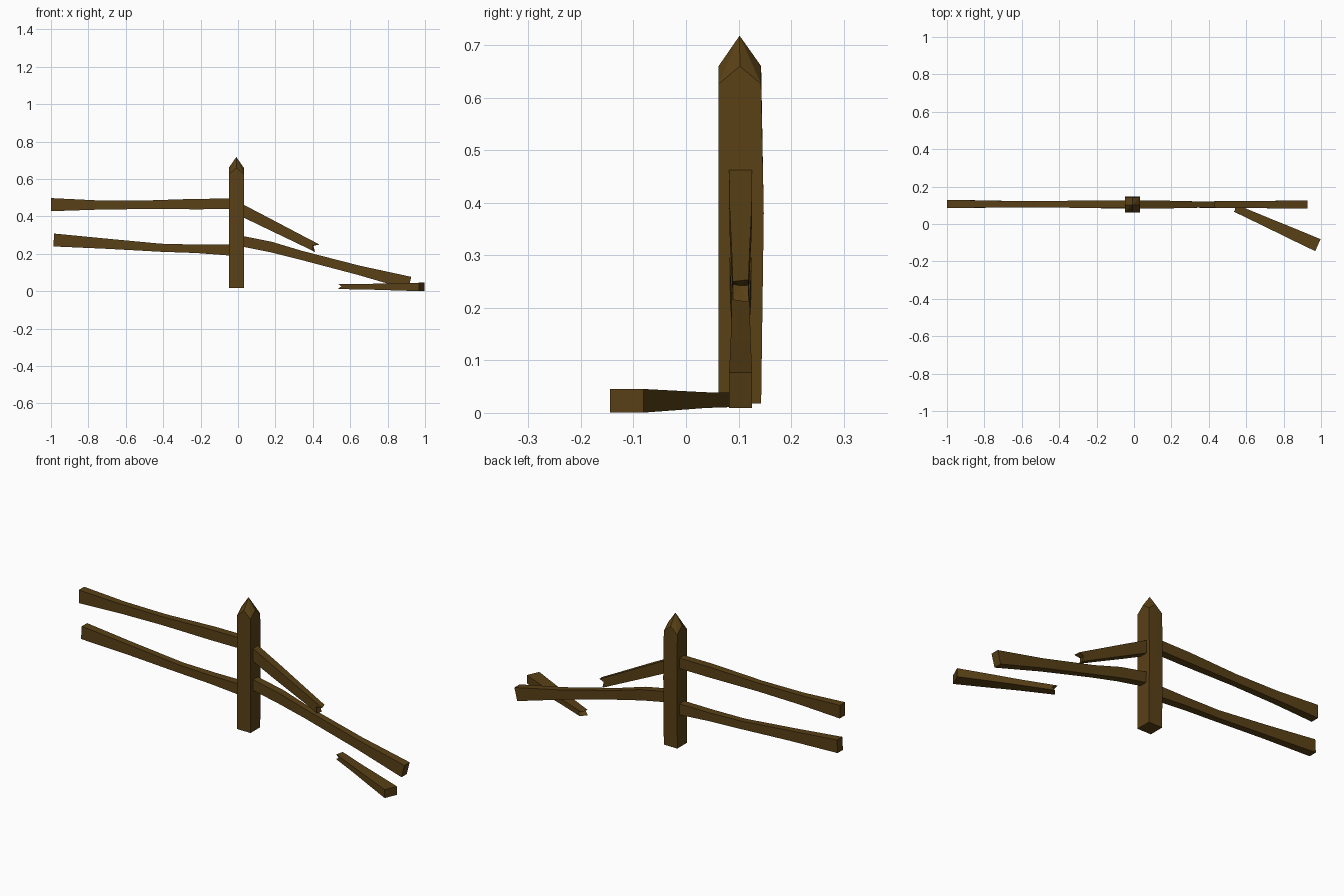
import bpy, bmesh
from mathutils import Vector

if "Cube" in bpy.data.objects:
    bpy.data.objects.remove(bpy.data.objects["Cube"])

wood = bpy.data.materials.new("dark_wood")
wood.diffuse_color = (0.1, 0.052, 0.008, 1)
wood.use_nodes = True
wood.node_tree.nodes["Principled BSDF"].inputs["Base Color"].default_value = wood.diffuse_color


def loft(name, rings, tip=None):
    """Skin a stack of rings; the far end closes flat or as a fan to a tip."""
    bm = bmesh.new()
    loops = [[bm.verts.new(p) for p in ring] for ring in rings]
    n = len(loops[0])
    for a, b in zip(loops, loops[1:]):
        for i in range(n):
            j = (i + 1) % n
            bm.faces.new((a[i], a[j], b[j], b[i]))
    bm.faces.new(loops[0][::-1])
    if tip is None:
        bm.faces.new(loops[-1])
    else:
        t = bm.verts.new(tip)
        for i in range(n):
            bm.faces.new((loops[-1][i], loops[-1][(i + 1) % n], t))
    bmesh.ops.recalc_face_normals(bm, faces=bm.faces)
    me = bpy.data.meshes.new(name)
    bm.to_mesh(me)
    bm.free()
    me.materials.append(wood)
    ob = bpy.data.objects.new(name, me)
    bpy.context.collection.objects.link(ob)


def rail(name, start, end, stations, broken=False):
    """stations: (fraction, height, depth, vertical offset) along the rail."""
    start, end = Vector(start), Vector(end)
    axis = (end - start).normalized()
    side = axis.cross(Vector((0, 0, 1))).normalized()
    up = side.cross(axis)
    rings = []
    for t, h, w, off in stations:
        c = start.lerp(end, t) + up * off
        rings.append([c + side * (u * w / 2) + up * (v * h / 2)
                      for u, v in ((-1, -1), (1, -1), (1, .1), (1, 1), (-1, 1), (-1, .1))])
    tip = None
    if broken:
        # splintered end: uneven corners around a notch
        for p, d in zip(rings[-1], (.004, -.006, -.022, .008, .0, -.018)):
            p += axis * d
        tip = end - axis * .02
    loft(name, rings, tip)


# Post with a faceted point: face centres rise above the corners
def post_ring(y0, y1, zc, zm):
    xs, ys = (-.049, -.009, .031), (y0, (y0 + y1) / 2, y1)
    order = ((0, 0), (1, 0), (2, 0), (2, 1), (2, 2), (1, 2), (0, 2), (0, 1))
    return [(xs[i], ys[j], zm if 1 in (i, j) else zc) for i, j in order]


loft("post", [post_ring(.062, .143, .018, .018),
              post_ring(.062, .148, .38, .38),
              post_ring(.062, .143, .626, .66)], (-.009, .102, .718))

# Intact rails on the left
rail("upper_left_rail", (-.03, .105, .467), (-1, .107, .463),
     [(0, .056, .04, 0), (.2, .056, .04, 0), (.5, .045, .034, -.003),
      (.75, .05, .036, -.003), (1, .07, .045, 0)])
rail("lower_left_rail", (-.03, .104, .22), (-.985, .107, .274),
     [(0, .06, .042, 0), (.2, .045, .04, -.004), (.4, .043, .034, -.009),
      (.7, .054, .036, -.004), (1, .069, .045, 0)])

# Sagging rails on the right
rail("lower_right_rail", (.01, .104, .27), (.918, .104, .043),
     [(0, .056, .042, 0), (.18, .056, .04, .008), (.36, .048, .034, .004),
      (.7, .05, .038, .001), (1, .07, .044, 0)])
rail("upper_right_broken_rail", (.01, .104, .438), (.418, .104, .233),
     [(0, .062, .044, 0), (.35, .057, .042, 0), (.75, .05, .034, 0),
      (1, .046, .03, 0)], True)

# Snapped piece lying on the ground
rail("fallen_rail_piece", (.983, -.113, .023), (.545, .083, .025),
     [(0, .045, .07, 0), (.3, .038, .062, 0), (.65, .03, .05, 0),
      (1, .027, .04, 0)], True)
